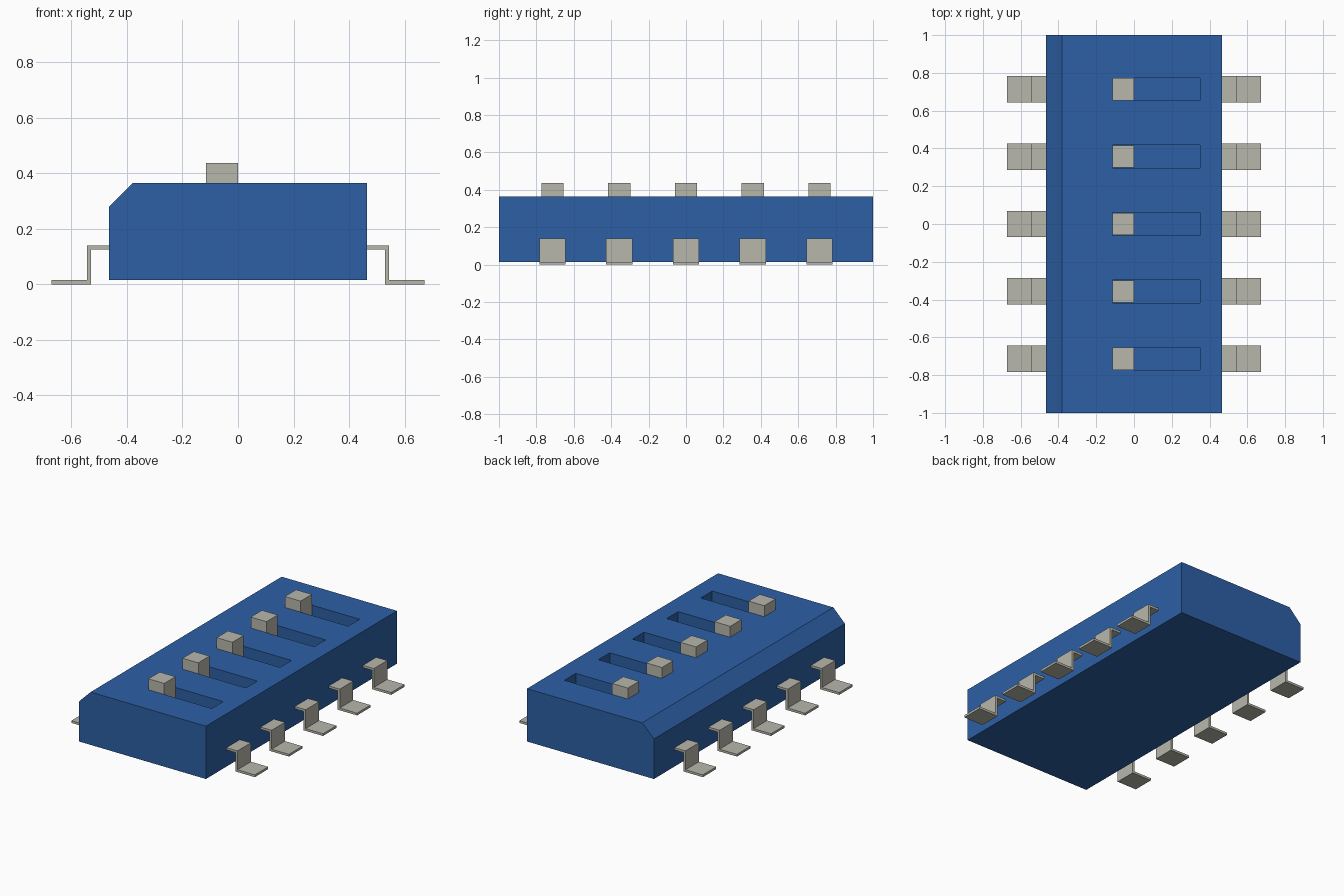
import bpy
import bmesh

cube = bpy.data.objects.get("Cube")
if cube:
    bpy.data.objects.remove(cube, do_unlink=True)

PITCH = 0.357
COUNT = 5
TOP = 0.365


def make_material(name, rgb):
    mat = bpy.data.materials.new(name)
    mat.use_nodes = True
    colour = (*rgb, 1.0)
    mat.diffuse_color = colour
    mat.node_tree.nodes["Principled BSDF"].inputs["Base Color"].default_value = colour
    return mat


blue = make_material("blue plastic", (0.026, 0.117, 0.381))
silver = make_material("pale grey metal", (0.479, 0.474, 0.413))


def extrude_profile(name, points, y, width, mat):
    """Extrude an x-z outline along y, centred on the given y."""
    bm = bmesh.new()
    face = bm.faces.new([bm.verts.new((px, y - width / 2, pz)) for px, pz in points])
    moved = bmesh.ops.extrude_face_region(bm, geom=[face])["geom"]
    verts = [g for g in moved if isinstance(g, bmesh.types.BMVert)]
    bmesh.ops.translate(bm, verts=verts, vec=(0, width, 0))
    bmesh.ops.recalc_face_normals(bm, faces=bm.faces)
    mesh = bpy.data.meshes.new(name)
    bm.to_mesh(mesh)
    bm.free()
    mesh.materials.append(mat)
    obj = bpy.data.objects.new(name, mesh)
    bpy.context.collection.objects.link(obj)
    return obj


def rect(x0, x1, z0, z1):
    return [(x0, z0), (x1, z0), (x1, z1), (x0, z1)]


# Housing with one chamfered long edge
housing = extrude_profile(
    "housing",
    [(-0.465, 0.015), (0.465, 0.015), (0.465, TOP), (-0.38, TOP), (-0.465, 0.28)],
    0, 2.0, blue)

# Stepped lead outline: shoulder, drop and flat foot
lead_outline = [(0.465, 0.14), (0.545, 0.14), (0.545, 0.015), (0.672, 0.015),
                (0.672, 0), (0.53, 0), (0.53, 0.125), (0.465, 0.125)]

for i in range(COUNT):
    y = (i - (COUNT - 1) / 2) * PITCH

    # Slot recessed into the top
    cutter = extrude_profile(f"slot_cutter_{i + 1}",
                             rect(-0.115, 0.35, TOP - 0.07, TOP + 0.1), y, 0.12, blue)
    cutter.hide_render = True
    cutter.hide_viewport = True
    cut = housing.modifiers.new(f"slot_{i + 1}", "BOOLEAN")
    cut.operation = "DIFFERENCE"
    cut.solver = "EXACT"
    cut.object = cutter

    # Slider standing at one end of the slot
    extrude_profile(f"slider_{i + 1}", rect(-0.115, 0, TOP - 0.07, 0.437), y, 0.118, silver)

    # Pair of leads
    lead = extrude_profile(f"lead_pair_{i + 1}", lead_outline, y, 0.14, silver)
    lead.modifiers.new("both_sides", "MIRROR").use_axis = (True, False, False)
